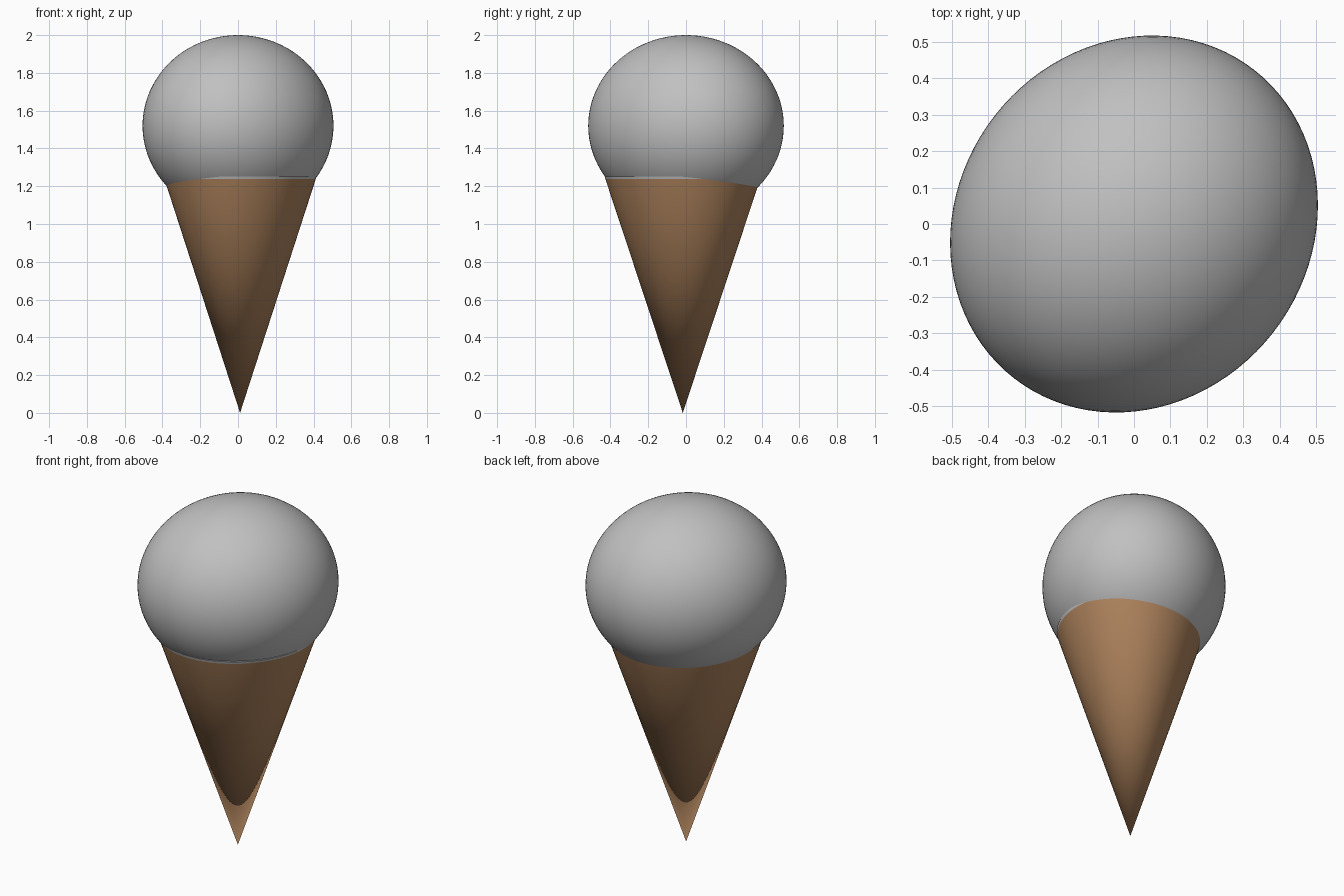
import bpy
import bmesh
import math

cube = bpy.data.objects.get("Cube")
if cube:
    bpy.data.objects.remove(cube, do_unlink=True)


def material(name, colour):
    mat = bpy.data.materials.new(name)
    mat.use_nodes = True
    mat.diffuse_color = (*colour, 1)
    mat.node_tree.nodes["Principled BSDF"].inputs["Base Color"].default_value = (*colour, 1)
    return mat


grey = material("grey ice cream", (0.53, 0.53, 0.53))
brown = material("wafer brown", (0.43, 0.23, 0.11))

TURN = math.radians(52)   # direction of the long axis shared by scoop and cone


def finish(obj, name, *mats):
    obj.name = name
    obj.rotation_euler.z = TURN
    for mat in mats:
        obj.data.materials.append(mat)
    bpy.ops.object.shade_smooth_by_angle(angle=math.radians(40))


# Scoop: slightly squashed ball
bpy.ops.mesh.primitive_uv_sphere_add(segments=96, ring_count=48, radius=1, location=(0, 0, 1.52))
scoop = bpy.context.object
scoop.scale = (0.537, 0.485, 0.48)
finish(scoop, "scoop", grey)

# Cone: oval wafer with its point down, a touch off centre
HEIGHT = 1.252
bpy.ops.mesh.primitive_cone_add(vertices=96, radius1=0, radius2=1, depth=HEIGHT,
                                location=(0.011, -0.017, HEIGHT / 2))
cone = bpy.context.object
cone.scale = (0.429, 0.39, 1)
finish(cone, "cone", brown, grey)

# Grey melt line along the cone's rim
bm = bmesh.new()
bm.from_mesh(cone.data)
cut = 1.238 - HEIGHT / 2
bmesh.ops.bisect_plane(bm, geom=bm.verts[:] + bm.edges[:] + bm.faces[:],
                       plane_co=(0, 0, cut), plane_no=(0, 0, 1))
for face in bm.faces:
    face.material_index = int(face.calc_center_median().z > cut)
bm.to_mesh(cone.data)
bm.free()
